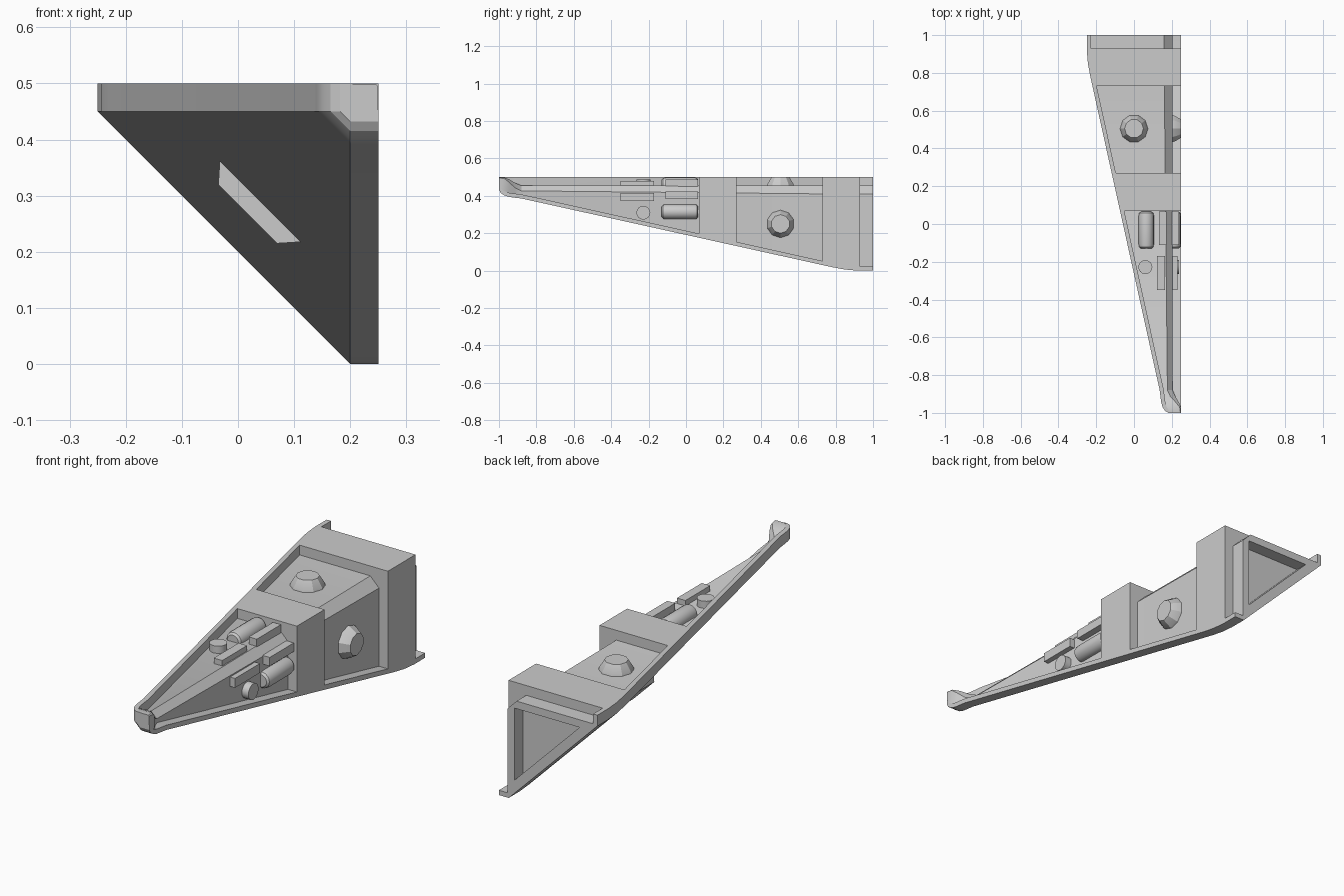
import bpy, bmesh, math

if "Cube" in bpy.data.objects:
    bpy.data.objects.remove(bpy.data.objects["Cube"])

# Work in (u, v, y): u = distance in from the right side, v = distance down from the top.
# The model is symmetric under swapping u and v.
def loft(name, rings, swap=False, smooth=True):
    bm = bmesh.new()
    rows = []
    for ring in rings:
        row = []
        for u, v, y in ring:
            if swap:
                u, v = v, u
            row.append(bm.verts.new((0.25 - u, y, 0.5 - v)))
        rows.append(row)
    n = len(rows[0])
    for a, b in zip(rows, rows[1:]):
        for i in range(n):
            bm.faces.new((a[i], a[(i + 1) % n], b[(i + 1) % n], b[i]))
    bm.faces.new(rows[0])
    bm.faces.new(rows[-1])
    bmesh.ops.recalc_face_normals(bm, faces=bm.faces)
    me = bpy.data.meshes.new(name)
    bm.to_mesh(me)
    bm.free()
    ob = bpy.data.objects.new(name, me)
    bpy.context.collection.objects.link(ob)
    if smooth:
        bpy.ops.object.select_all(action='DESELECT')
        ob.select_set(True)
        bpy.context.view_layer.objects.active = ob
        bpy.ops.object.shade_smooth_by_angle(angle=math.radians(25))
    return ob

# Width profile along the length: (y, width, recess depth)
D = 0.045
PROFILE = [(-1, .068, .001), (-.99, .085, .001), (-.97, .098, .002), (-.945, .106, .012),
           (-.915, .110, .03), (-.88, .114, D), (.78, .481, D), (.85, .494, D),
           (.92, .5, D), (1, .5, D)]

def width(y):
    for (a, wa, _), (b, wb, _) in zip(PROFILE, PROFILE[1:]):
        if a <= y <= b:
            return wa + (wb - wa) * (y - a) / (b - a)

# Hull: sloped back plate with raised rims and recessed inner body
def hull_ring(y, w, d):
    r = 0.022
    k = min(.045, (w - r - d) * .6) * min(1, .1 + d / D)
    pts = [(w, 0), (w, .05), (.05, w), (0, w), (0, w - r), (d, w - r),
           (d, d + k), (d + k, d), (w - r, d), (w - r, 0)]
    return [(u, v, y) for u, v in pts]

hull = loft("hull", [hull_ring(*p) for p in PROFILE])

# Triangular recess in the rear face
cutter = loft("rear_recess_cutter",
              [[(u, v, y) for u, v in ((.08, .08), (.41, .08), (.08, .41))] for y in (.94, 1.1)],
              smooth=False)
cutter.hide_render = True
cutter.hide_viewport = True
cutter.display_type = 'WIRE'
mod = hull.modifiers.new("rear_recess", 'BOOLEAN')
mod.operation = 'DIFFERENCE'
mod.solver = 'EXACT'
mod.object = cutter

# Two full-depth ribs
def rib(name, ys):
    rings = []
    for y in ys:
        w = width(y) - .003
        rings.append([(u, v, y) for u, v in ((0, 0), (w, 0), (w, .048), (.048, w), (0, w))])
    loft(name, rings, smooth=False)

rib("front_rib", (.07, .27))
rib("rear_rib", (.73, .78, .85, .93))

# Flat step on the sloped underside
loft("underside_step", [[(.28, .1, y), (.285, .18, y), (.18, .285, y), (.1, .28, y)]
                        for y in (.28, .55)], smooth=False)

# Surface fittings, repeated on the top and the right side
def circle(r, n):
    return [(r * math.cos(2 * math.pi * i / n), r * math.sin(2 * math.pi * i / n))
            for i in range(n)]

def stud(name, u, y, levels, n, swap):
    loft(name, [[(u + a, v, y + b) for a, b in circle(r, n)] for r, v in levels], swap)

def block(name, u0, u1, v0, y0, y1, swap):
    loft(name, [[(u0, v0, y), (u1, v0, y), (u1, .07, y), (u0, .07, y)] for y in (y0, y1)],
         swap, smooth=False)

for side, swap in (("top", False), ("side", True)):
    stud(side + "_dome", .25, .505, ((.075, .05), (.072, .035), (.05, 0)), 10, swap)
    stud(side + "_disc", .19, -.228, ((.037, .06), (.037, .012)), 16, swap)
    tank = ((.028, -.13), (.037, -.122), (.04, -.108), (.04, .045), (.037, .058), (.028, .065))
    loft(side + "_tank", [[(.185 + a, .042 + b, y) for a, b in circle(r, 16)]
                          for r, y in tank], swap)
    block(side + "_front_block", .085, .128, .02, -.35, -.17, swap)
    block(side + "_rear_block", .078, .118, .012, -.11, .065, swap)
